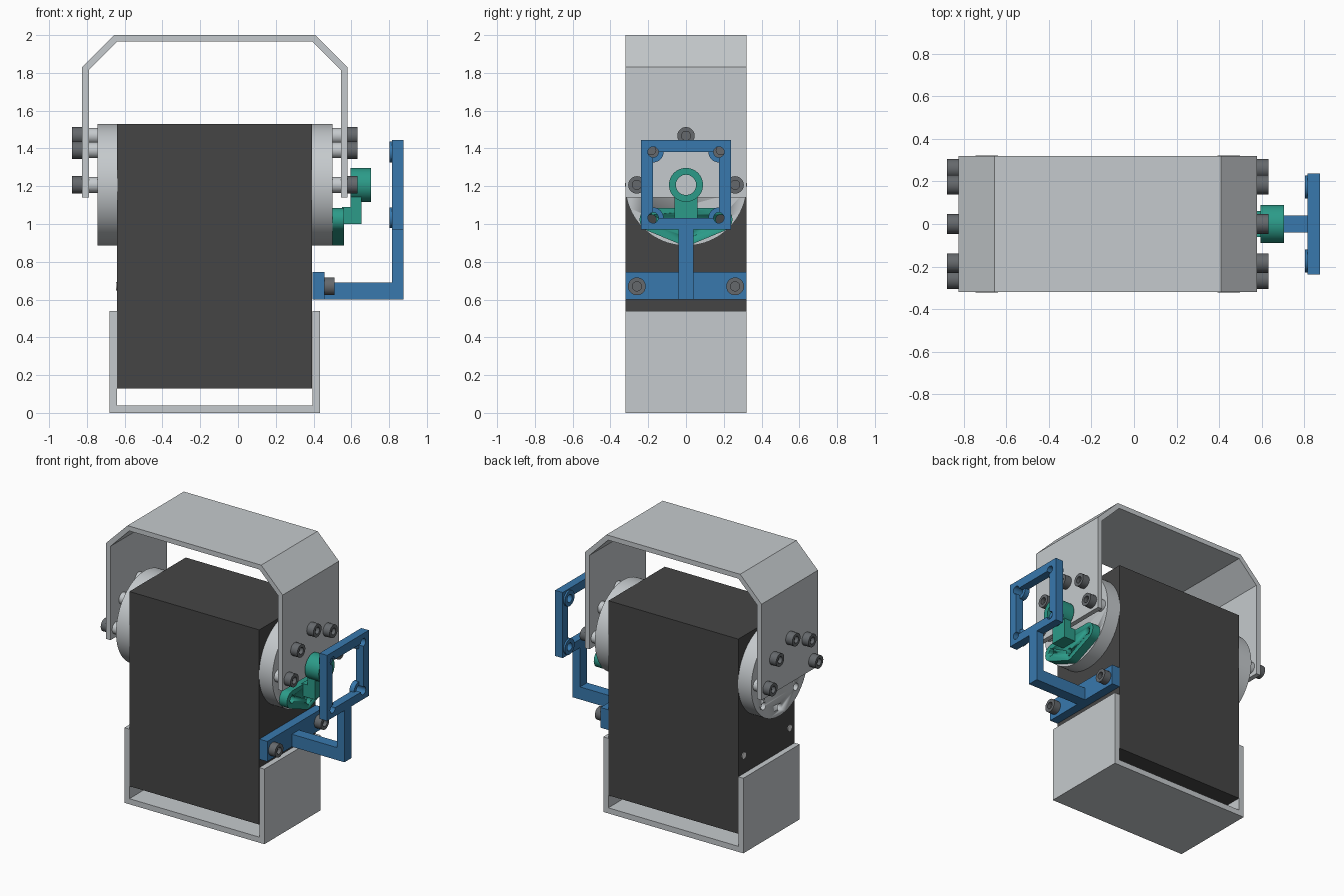
import bpy, bmesh
from math import sin, cos, radians
from mathutils import Matrix

old = bpy.data.objects.get("Cube")
if old:
    bpy.data.objects.remove(old, do_unlink=True)


def material(name, rgb):
    m = bpy.data.materials.new(name)
    m.use_nodes = True
    m.diffuse_color = (*rgb, 1)
    m.node_tree.nodes["Principled BSDF"].inputs["Base Color"].default_value = (*rgb, 1)
    return m


LIGHT = material("light grey", (0.56, 0.59, 0.61))
BLACK = material("charcoal", (0.06, 0.06, 0.06))
STEEL = material("bolt grey", (0.13, 0.14, 0.15))
BLUE = material("blue", (0.04, 0.19, 0.42))
GREEN = material("sea green", (0.025, 0.33, 0.25))
WHITE = material("hole white", (0.8, 0.8, 0.8))


def finish(name, bm, mat, smooth=False):
    bmesh.ops.recalc_face_normals(bm, faces=bm.faces)
    mesh = bpy.data.meshes.new(name)
    bm.to_mesh(mesh)
    bm.free()
    mesh.materials.append(mat)
    ob = bpy.data.objects.new(name, mesh)
    bpy.context.collection.objects.link(ob)
    if smooth:
        select(ob)
        bpy.ops.object.shade_smooth_by_angle(angle=radians(35))
    return ob


def select(ob):
    bpy.ops.object.select_all(action="DESELECT")
    ob.select_set(True)
    bpy.context.view_layer.objects.active = ob


def box(name, x, y, z, mat):
    bm = bmesh.new()
    bmesh.ops.create_cube(bm, size=1)
    for v in bm.verts:
        v.co = [lo + (hi - lo) * (c + 0.5) for c, (lo, hi) in zip(v.co, (x, y, z))]
    return finish(name, bm, mat)


def prism(name, points, vector, mat, smooth=False):
    bm = bmesh.new()
    face = bm.faces.new([bm.verts.new(p) for p in points])
    new = bmesh.ops.extrude_face_region(bm, geom=[face])["geom"]
    bmesh.ops.translate(bm, vec=vector, verts=[g for g in new if isinstance(g, bmesh.types.BMVert)])
    return finish(name, bm, mat, smooth)


def rod(name, x0, x1, y, z, r, mat, segments=32, socket=False):
    # cylinder along x; a socket is sunk into the x1 end
    bm = bmesh.new()
    turn = Matrix.Translation(((x0 + x1) / 2, y, z)) @ Matrix.Rotation(radians(90), 4, "Y")
    bmesh.ops.create_cone(bm, cap_ends=True, segments=segments, radius1=r, radius2=r,
                          depth=abs(x1 - x0), matrix=turn)
    if socket:
        cap = min(bm.faces, key=lambda f: abs(f.calc_center_median().x - x1))
        bmesh.ops.inset_individual(bm, faces=[cap], thickness=r * 0.48)
        ring = bmesh.ops.extrude_face_region(bm, geom=[cap])["geom"]
        bmesh.ops.delete(bm, geom=[cap], context="FACES_ONLY")
        bmesh.ops.translate(bm, vec=((x0 - x1) * 0.5, 0, 0),
                            verts=[g for g in ring if isinstance(g, bmesh.types.BMVert)])
    return finish(name, bm, mat, True)


def combine(ob, other, operation="DIFFERENCE"):
    mod = ob.modifiers.new("cut", "BOOLEAN")
    mod.object, mod.operation, mod.solver = other, operation, "EXACT"
    select(ob)
    bpy.ops.object.modifier_apply(modifier=mod.name)
    bpy.data.objects.remove(other, do_unlink=True)


def drill(ob, places, r, x0, x1):
    for y, z in places:
        combine(ob, rod("drill", x0, x1, y, z, r, ob.data.materials[0], 20))


def on_circle(angles, r=0.26):
    return [(r * cos(radians(a)), AXIS + r * sin(radians(a))) for a in angles]


AXIS = 1.207     # height of the pivot
MID = -0.123     # centre of the motor and brackets
W = 0.32         # half depth
UPPER = on_circle(range(0, 181, 45))
LOWER = on_circle((225, 270, 315))

# motor body
box("motor_body", (-0.64, 0.393), (-W, W), (0.13, 1.53), BLACK)

# bent sheet brackets, drawn as half profiles and mirrored
def bracket(name, half):
    pts = half + [(-x, z) for x, z in reversed(half)]
    n = len(half)
    outer, inner = half[:n // 2], half[n // 2:]
    loop = outer + [(-x, z) for x, z in reversed(outer)]
    loop += [(-x, z) for x, z in inner] + [(x, z) for x, z in reversed(inner)]
    return prism(name, [(MID + x, -W, z) for x, z in loop], (0, 2 * W, 0), LIGHT)


bracket("upper_bracket", [(0.702, 1.14), (0.702, 1.83), (0.532, 2.0),
                          (0.667, 1.14), (0.667, 1.815), (0.518, 1.965)])
bracket("lower_bracket", [(0.557, 0.54), (0.557, 0), (0.517, 0.54), (0.517, 0.04)])

# turning discs, spacers and bolts on both sides
for side, label in ((1, "left"), (-1, "right")):
    at = lambda d: MID + side * d
    disc = rod(label + "_disc", at(0.515), at(0.622), 0, AXIS, 0.322, LIGHT, 80)
    drill(disc, LOWER, 0.026, at(0.5), at(0.65))
    for y, z in UPPER:
        rod(label + "_spacer", at(0.622), at(0.667), y, z, 0.042, LIGHT)
        rod(label + "_bolt_head", at(0.702), at(0.755), y, z, 0.046, STEEL, socket=True)

# threaded holes on the bare side of the body
for y in (-0.26, 0.26):
    rod("body_hole", -0.645, -0.638, y, 0.67, 0.022, WHITE, 16)

# green sensor holder: rounded foot, stem and ring
outline = []
for (y, z), start, end in zip((LOWER[2], LOWER[0], LOWER[1]), (-67.5, 90, 247.5), (90, 247.5, 292.5)):
    for i in range(13):
        a = radians(start + (end - start) * i / 12)
        outline.append((0.5, y + 0.062 * cos(a), z + 0.062 * sin(a)))
foot = prism("holder_foot", outline, (0.062, 0, 0), GREEN, True)
drill(foot, LOWER, 0.026, 0.48, 0.6)
box("holder_step", (0.55, 0.655), (-0.062, 0.062), (1.0, 1.09), GREEN)
box("holder_stem", (0.595, 0.655), (-0.062, 0.062), (1.05, 1.145), GREEN)
ring = rod("holder_ring", 0.595, 0.705, 0, AXIS, 0.09, GREEN, 48)
drill(ring, [(0, AXIS)], 0.054, 0.55, 0.75)

# blue arm: mounting strip, beam, post and square frame
box("arm_strip", (0.394, 0.457), (-W, W), (0.6, 0.745), BLUE)
box("arm_beam", (0.45, 0.875), (-0.04, 0.04), (0.6, 0.69), BLUE)
box("arm_post", (0.815, 0.875), (-0.04, 0.04), (0.69, 0.98), BLUE)
for y in (-0.26, 0.26):
    rod("strip_bolt", 0.457, 0.51, y, 0.67, 0.047, STEEL, socket=True)

S = 0.174
CORNERS = [(y, AXIS + z) for y in (-S, S) for z in (-S, S)]
frame = box("arm_frame", (0.815, 0.875), (-0.237, 0.237), (0.972, 1.444), BLUE)
combine(frame, box("opening", (0.7, 1), (-S, S), (AXIS - S, AXIS + S), BLUE))
for y, z in CORNERS:
    combine(frame, rod("boss", 0.803, 0.84, y, z, 0.055, BLUE), "UNION")
drill(frame, CORNERS, 0.028, 0.75, 0.95)
select(frame)
bpy.ops.object.shade_smooth_by_angle(angle=radians(35))
